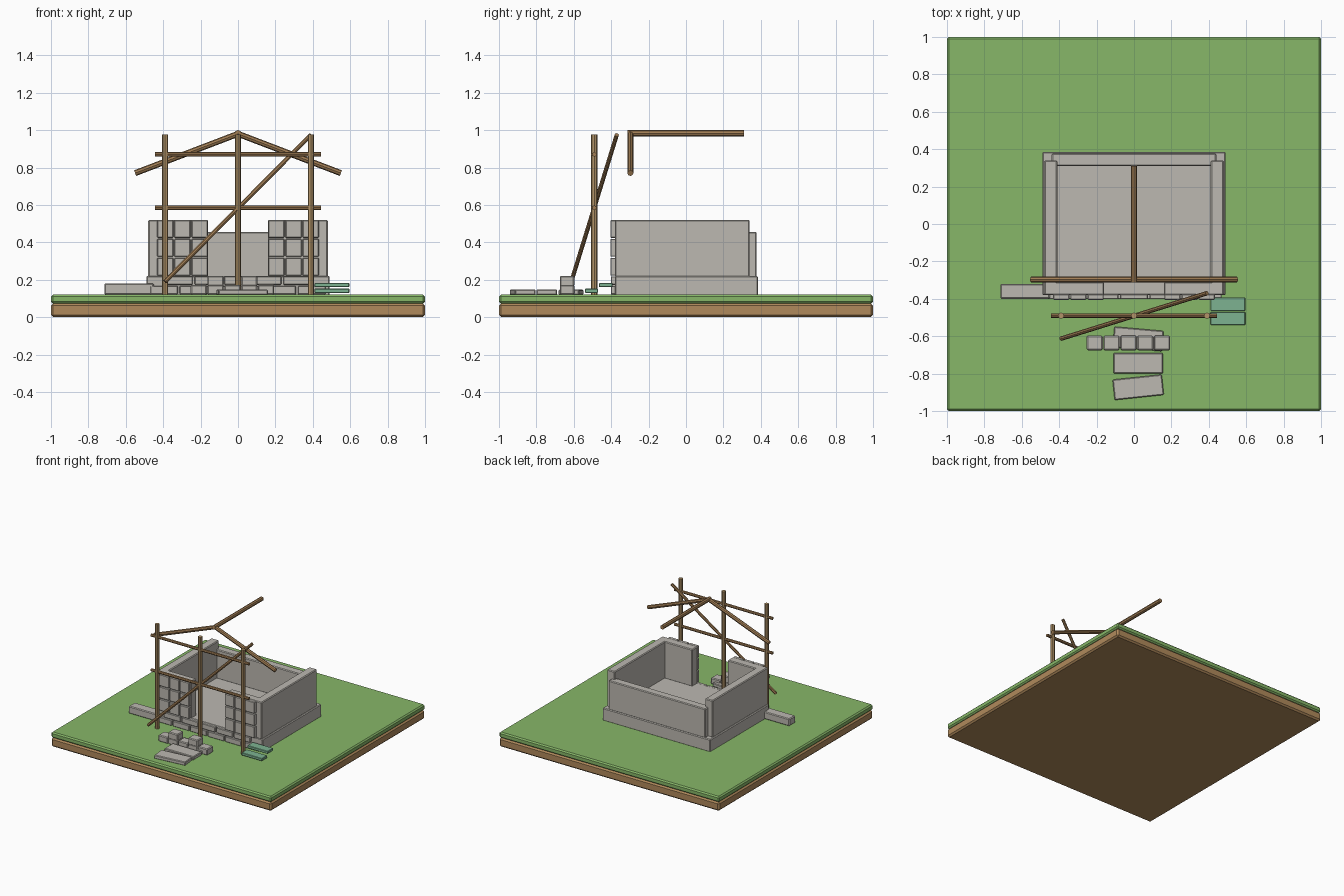
import bpy, math
from mathutils import Vector

if "Cube" in bpy.data.objects:
    bpy.data.objects.remove(bpy.data.objects["Cube"])


def material(name, srgb):
    m = bpy.data.materials.new(name)
    lin = [c / 12.92 if c <= 0.04045 else ((c + 0.055) / 1.055) ** 2.4 for c in srgb]
    m.diffuse_color = (*lin, 1)
    m.use_nodes = True
    m.node_tree.nodes["Principled BSDF"].inputs["Base Color"].default_value = m.diffuse_color
    return m


GRASS = material("grass green", (0.53, 0.72, 0.41))
EARTH = material("earth brown", (0.69, 0.54, 0.36))
STONE = material("stone grey", (0.74, 0.725, 0.695))
WOOD = material("light timber", (0.70, 0.58, 0.41))
RAIL = material("brown timber", (0.63, 0.49, 0.33))
TEAL = material("teal plank", (0.49, 0.70, 0.57))


def box(name, x, y, z, mat, bevel=0.006, turn=0):
    """Bevelled block given by its (min, max) range on each axis."""
    bpy.ops.mesh.primitive_cube_add(size=1)
    o = bpy.context.object
    o.name = name
    size = [r[1] - r[0] for r in (x, y, z)]
    for v in o.data.vertices:
        v.co = Vector(a * s for a, s in zip(v.co, size))
    o.location = [(r[0] + r[1]) / 2 for r in (x, y, z)]
    o.rotation_euler.z = math.radians(turn)
    o.data.materials.append(mat)
    b = o.modifiers.new("bevel", "BEVEL")
    b.width = bevel
    b.segments = 1
    return o


def pole(name, a, b, radius, mat):
    """Eight-sided pole between two points."""
    a, b = Vector(a), Vector(b)
    bpy.ops.mesh.primitive_cylinder_add(vertices=8, radius=radius, depth=(b - a).length,
                                        location=(a + b) / 2)
    o = bpy.context.object
    o.name = name
    o.rotation_mode = "QUATERNION"
    o.rotation_quaternion = (b - a).to_track_quat("Z", "Y")
    o.data.materials.append(mat)
    return o


# ground
box("earth_base", (-1, 1), (-1, 1), (0, 0.073), EARTH, 0.012)
box("grass_layer", (-1, 1), (-1, 1), (0.073, 0.12), GRASS, 0.01)

# foundation and walls
box("foundation", (-0.49, 0.49), (-0.38, 0.385), (0.115, 0.22), STONE)
box("back_wall", (-0.44, 0.44), (0.31, 0.378), (0.215, 0.455), STONE)
for side, s in (("left", -1), ("right", 1)):
    xs = sorted((s * 0.41, s * 0.48))
    box(side + "_wall", xs, (-0.38, 0.34), (0.215, 0.52), STONE)
    xs = sorted((s * 0.16, s * 0.44))
    box(side + "_front_wall", xs, (-0.38, -0.31), (0.215, 0.52), STONE)
    # facing stones in three columns and three rows
    for c in range(3):
        x0 = 0.162 + c * 0.092
        xs = sorted((s * x0, s * (x0 + 0.086)))
        for r in range(3):
            z0 = 0.222 + r * 0.101
            box(side + "_facing_stone", xs, (-0.405, -0.375), (z0, z0 + 0.095), STONE, 0.004)

# staggered stones across the foundation front
for row, (start, z0) in enumerate(((-0.47, 0.122), (-0.39, 0.173))):
    for i in range(6 - row):
        x0 = start + i * 0.158
        box("foundation_stone", (x0, x0 + 0.148), (-0.402, -0.375), (z0, z0 + 0.045), STONE, 0.004)

# loose building materials
box("long_stone", (-0.715, -0.45), (-0.40, -0.32), (0.12, 0.18), STONE)
box("lower_plank", (0.41, 0.595), (-0.54, -0.47), (0.13, 0.152), TEAL, 0.003)
box("upper_plank", (0.41, 0.595), (-0.465, -0.392), (0.16, 0.182), TEAL, 0.003)

# stepping slabs
for y, turn in ((-0.615, -5), (-0.745, 0), (-0.873, 6)):
    box("stepping_slab", (-0.11, 0.155), (y - 0.055, y + 0.055), (0.118, 0.148), STONE, 0.005, turn)

# stacked stone blocks
for i in range(5):
    x0 = -0.253 + i * 0.09
    box("stacked_block", (x0, x0 + 0.086), (-0.675, -0.597), (0.12, 0.172), STONE)
    if i % 2:
        box("top_block", (x0, x0 + 0.086), (-0.675, -0.597), (0.165, 0.22), STONE)

# scaffold
for x in (-0.39, 0, 0.39):
    pole("scaffold_post", (x, -0.49, 0.115), (x, -0.49, 0.977), 0.017, WOOD)
for z in (0.585, 0.87):
    pole("scaffold_rail", (-0.445, -0.49, z), (0.445, -0.49, z), 0.012, RAIL)
pole("scaffold_brace", (-0.39, -0.613, 0.19), (0.39, -0.37, 0.975), 0.012, RAIL)

# roof frame
for s in (-1, 1):
    pole("rafter", (0, -0.297, 0.98), (s * 0.55, -0.297, 0.77), 0.016, RAIL)
pole("ridge_beam", (0, -0.312, 0.983), (0, 0.31, 0.983), 0.017, RAIL)
